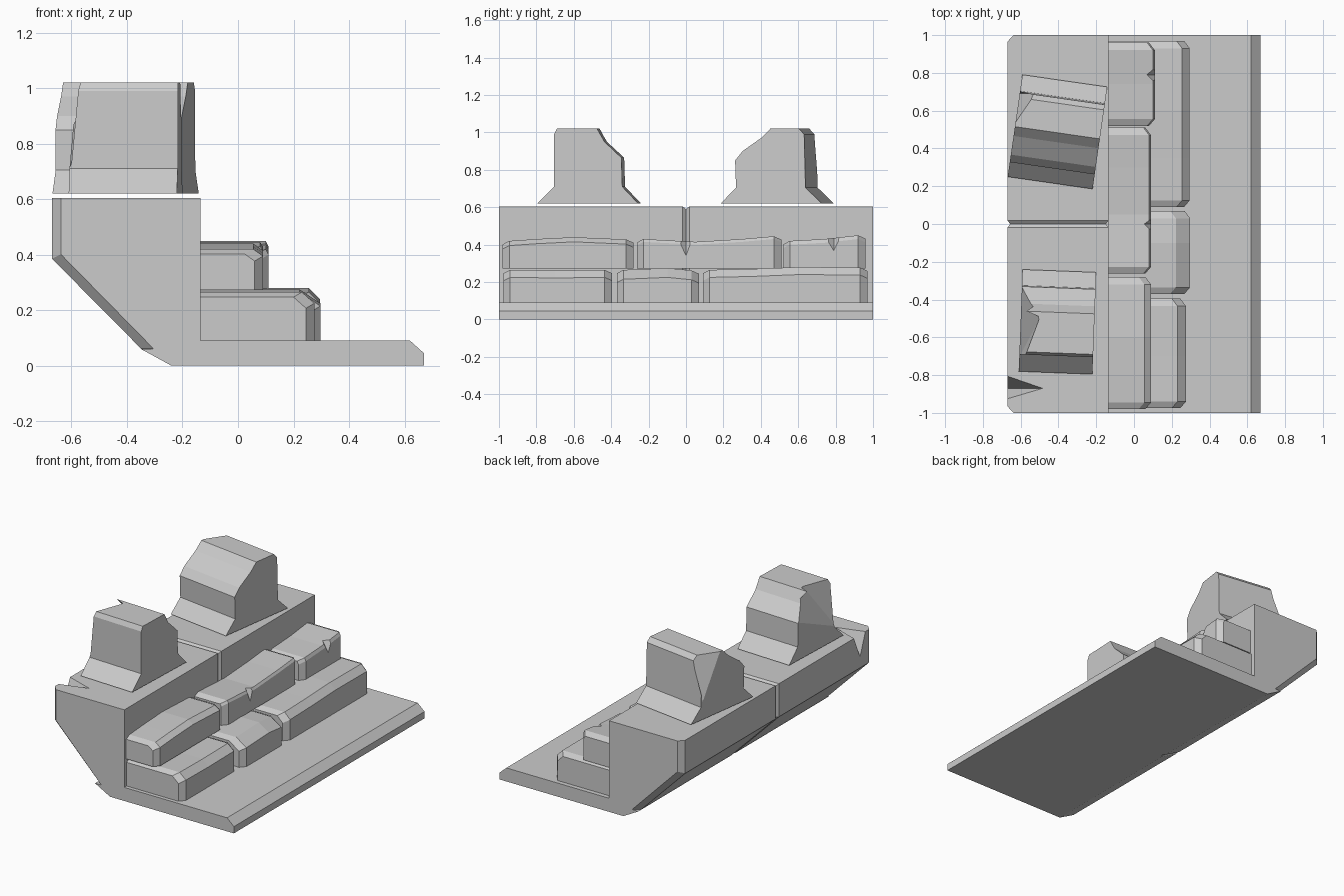
import bpy, bmesh, math
from mathutils import Vector, Matrix

if "Cube" in bpy.data.objects:
    bpy.data.objects.remove(bpy.data.objects["Cube"], do_unlink=True)

stone = bpy.data.materials.new("grey stone")
stone.use_nodes = True
GREY = (0.6, 0.6, 0.6, 1)
stone.diffuse_color = GREY
stone.node_tree.nodes["Principled BSDF"].inputs["Base Color"].default_value = GREY


def finish(name, bm):
    bmesh.ops.recalc_face_normals(bm, faces=bm.faces)
    mesh = bpy.data.meshes.new(name)
    bm.to_mesh(mesh)
    bm.free()
    mesh.materials.append(stone)
    obj = bpy.data.objects.new(name, mesh)
    bpy.context.collection.objects.link(obj)
    return obj


def loft(name, rings, matrix=Matrix()):
    """Skin a list of matching rings of points and cap both ends."""
    bm = bmesh.new()
    loops = [[bm.verts.new(matrix @ Vector(p)) for p in ring] for ring in rings]
    n = len(loops[0])
    for a, b in zip(loops, loops[1:]):
        for i in range(n):
            j = (i + 1) % n
            bm.faces.new((a[i], a[j], b[j], b[i]))
    bm.faces.new(loops[0])
    bm.faces.new(loops[-1])
    return finish(name, bm)


def chip(obj, points, push):
    """Knock a chip out of a stone: hull of the points, pushed outwards."""
    bm = bmesh.new()
    for p in points:
        bm.verts.new(p)
        bm.verts.new(Vector(p) + Vector(push))
    hull = bmesh.ops.convex_hull(bm, input=bm.verts)
    bmesh.ops.delete(bm, geom=[v for v in hull["geom_interior"]
                               if isinstance(v, bmesh.types.BMVert)], context='VERTS')
    cutter = finish("chip_cutter", bm)
    cutter.hide_render = True
    mod = obj.modifiers.new("chip", 'BOOLEAN')
    mod.operation = 'DIFFERENCE'
    mod.solver = 'EXACT'
    mod.object = cutter
    bpy.context.view_layer.objects.active = obj
    bpy.ops.object.modifier_apply(modifier=mod.name)
    bpy.data.objects.remove(cutter, do_unlink=True)


# Wall and walkway: one section swept along y, with a joint and chamfered ends
def wall_section(y, back=0.0, joint=0.0):
    j = joint
    return [(x, y, z) for x, z in [
        (-0.67 + back + j, 0.605 - j), (-0.135 - j, 0.605 - j), (-0.135 - j, 0.09),
        (0.62, 0.09), (0.67, 0.045), (0.67, 0), (-0.24 + j, 0),
        (-0.35 + j, 0.06 + j / 2), (-0.349 + 1.4 * back + j, 0.061 + j / 2),
        (-0.67 + back + j, 0.385 + back / 2)]]


wall = loft("wall_base", [
    wall_section(-1, back=0.032), wall_section(-0.965), wall_section(-0.018),
    wall_section(0, joint=0.015), wall_section(0.018),
    wall_section(0.965), wall_section(1, back=0.032)])
chip(wall, [(-0.68, -0.80, 0.61), (-0.68, -0.93, 0.61),
            (-0.48, -0.87, 0.608), (-0.68, -0.87, 0.45)], (-0.03, 0, 0.05))


# Merlons: a yz profile extruded along x and turned a little
def merlon(name, centre, half, turn, profile):
    m = Matrix.Translation((*centre, 0)) @ Matrix.Rotation(math.radians(turn), 4, 'Z')
    return loft(name, [[(x, y, z) for y, z in profile] for x in (-half, half)], m)


front_merlon = merlon("front_merlon", (-0.405, -0.518), 0.195, -2.2, [
    (-0.27, 0.62), (-0.18, 0.71), (-0.18, 0.99), (-0.165, 1.02), (0.05, 1.02),
    (0.09, 0.95), (0.18, 0.865), (0.185, 0.71), (0.27, 0.62)])
chip(front_merlon, [(-0.575, -0.70, 1.03), (-0.50, -0.50, 1.03),
                    (-0.595, -0.32, 0.87), (-0.61, -0.71, 0.70)], (-0.2, 0, 0.1))

back_merlon = merlon("back_merlon", (-0.405, 0.488), 0.227, -8.2, [
    (0.273, 0.62), (0.185, 0.705), (0.178, 0.99), (0.15, 1.02), (-0.005, 1.02),
    (-0.055, 0.97), (-0.155, 0.90), (-0.195, 0.85), (-0.19, 0.705), (-0.273, 0.62)])
chip(back_merlon, [(-0.52, 0.69, 1.03), (-0.63, 0.53, 1.03), (-0.61, 0.69, 0.72)],
     (-0.15, 0.15, 0.1))


# Step stones: chamfered front edge and ends; stations are (y, top height)
def step_stone(name, base, front, lip, drop, stations):
    def ring(y, top, cut=0.0):
        face = front - cut
        t = top - cut * 0.6
        return [(-0.135, y, base), (face, y, base), (face, y, t - drop),
                (face - lip, y, t), (-0.135, y, t)]
    (y0, z0), (y1, z1) = stations[0], stations[-1]
    return loft(name, [ring(y0, z0, 0.03)] +
                [ring(y, z) for y, z in [(y0 + 0.035, z0)] + stations[1:-1] + [(y1 - 0.04, z1)]] +
                [ring(y1, z1, 0.03)])


LOW, HIGH = 0.09, 0.272
step_stone("lower_step_front", LOW, 0.275, 0.045, 0.04,
           [(-0.975, 0.265), (-0.70, 0.262), (-0.395, 0.265)])
step_stone("lower_step_middle", LOW, 0.297, 0.075, 0.05,
           [(-0.37, 0.265), (-0.10, 0.275), (0.07, 0.262)])
step_stone("lower_step_back", LOW, 0.295, 0.04, 0.04,
           [(0.09, 0.265), (0.35, 0.27), (0.60, 0.28), (0.97, 0.278)])
step_stone("upper_step_front", HIGH, 0.09, 0.035, 0.025,
           [(-0.98, 0.42), (-0.80, 0.43), (-0.60, 0.44), (-0.28, 0.428)])
upper_middle = step_stone("upper_step_middle", HIGH, 0.09, 0.01, 0.015,
                          [(-0.262, 0.43), (0.05, 0.415), (0.30, 0.43), (0.51, 0.445)])
upper_back = step_stone("upper_step_back", HIGH, 0.11, 0.01, 0.02,
                        [(0.52, 0.42), (0.74, 0.43), (0.96, 0.45)])

# V-shaped nicks in the front edges of two upper stones
for stone_obj, y, face, low in ((upper_middle, 0.0, 0.09, 0.33), (upper_back, 0.79, 0.11, 0.36)):
    chip(stone_obj, [(face + 0.005, y - 0.05, 0.44), (face + 0.005, y + 0.04, 0.44),
                     (face - 0.045, y, 0.44), (face + 0.005, y, low)], (0.03, 0, 0.04))
